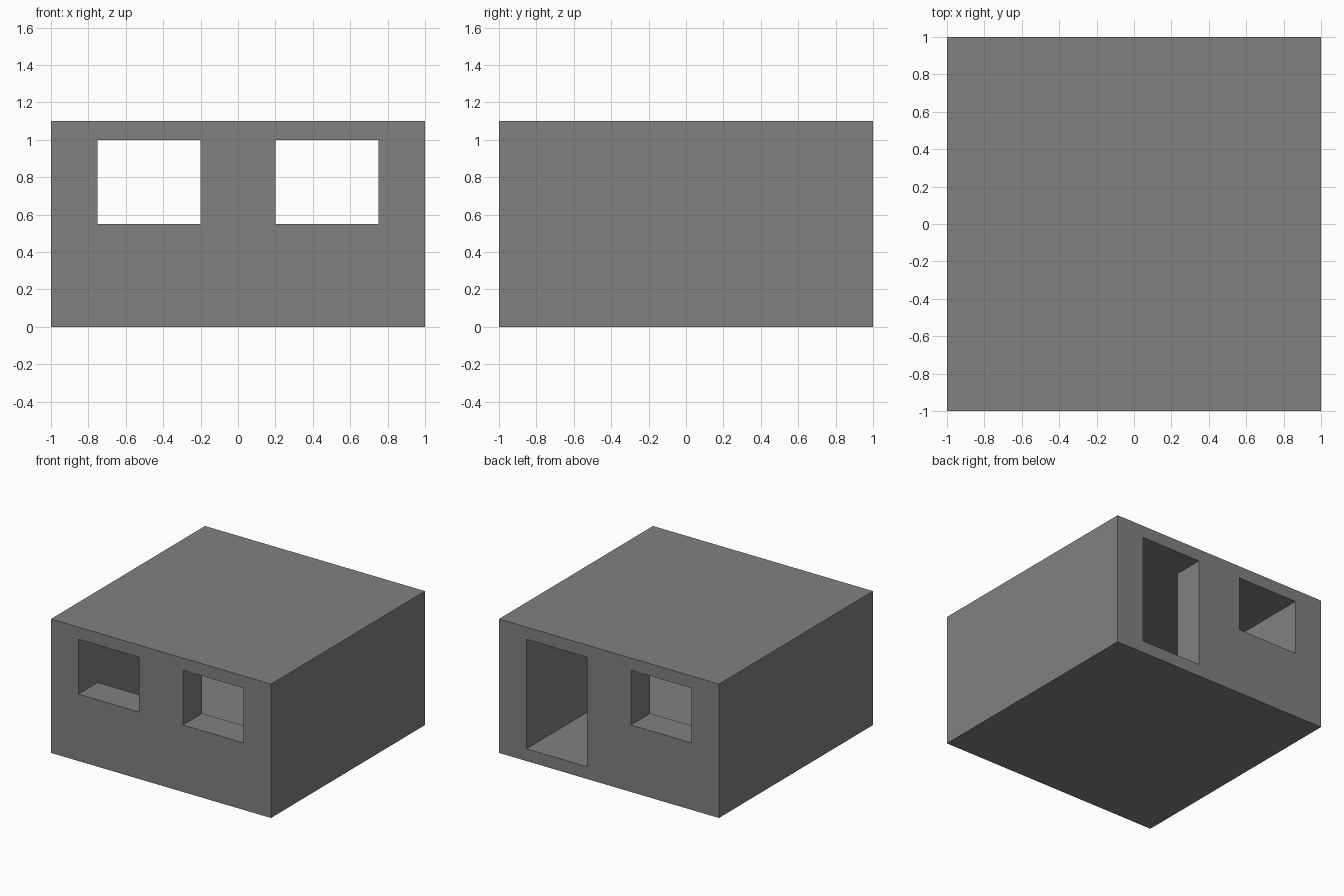
import bpy, bmesh
from math import radians

if "Cube" in bpy.data.objects:
    bpy.data.objects.remove(bpy.data.objects["Cube"])

# Plan lines: outer walls, inner walls, opening jambs, floor, sill, ceiling, roof
XS = [-1, -0.75, -0.2, 0.2, 0.75, 1]
YS = [-1, -0.75, 0.75, 1]
ZS = [0, 0.1, 0.55, 1.0, 1.1]

# Empty regions: (x, y, z) ranges
VOIDS = [
    ((-0.75, 0.75), (-0.75, 0.75), (0.1, 1.0)),   # room
    ((-0.75, -0.2), (-1, -0.75), (0.55, 1.0)),    # front left window
    ((0.2, 0.75), (-1, -0.75), (0.55, 1.0)),      # front right window
    ((-0.75, -0.2), (0.75, 1), (0.55, 1.0)),      # back window
    ((0.2, 0.75), (0.75, 1), (0.1, 1.0)),         # back door
]
GRID = (XS, YS, ZS)


def solid(cell):
    if any(not 0 <= i < len(g) - 1 for i, g in zip(cell, GRID)):
        return False
    mid = [(g[i] + g[i + 1]) / 2 for i, g in zip(cell, GRID)]
    return not any(all(lo < m < hi for m, (lo, hi) in zip(mid, v)) for v in VOIDS)


def add_side(bm, cell, axis, step):
    """One wall face of a solid cell, wound to face outward."""
    u, v = (axis + 1) % 3, (axis + 2) % 3
    corners = [(0, 0), (1, 0), (1, 1), (0, 1)]
    if step < 0:
        corners.reverse()
    verts = []
    for a, b in corners:
        idx = list(cell)
        idx[axis] += step > 0
        idx[u] += a
        idx[v] += b
        verts.append(bm.verts.new([g[i] for i, g in zip(idx, GRID)]))
    bm.faces.new(verts)


# House shell: only the faces between solid and empty space
bm = bmesh.new()
for i in range(len(XS) - 1):
    for j in range(len(YS) - 1):
        for k in range(len(ZS) - 1):
            cell = (i, j, k)
            if not solid(cell):
                continue
            for axis in range(3):
                for step in (-1, 1):
                    nxt = list(cell)
                    nxt[axis] += step
                    if not solid(nxt):
                        add_side(bm, cell, axis, step)
bmesh.ops.remove_doubles(bm, verts=bm.verts, dist=1e-4)
bmesh.ops.dissolve_limit(bm, angle_limit=radians(1), verts=bm.verts, edges=bm.edges)

mesh = bpy.data.meshes.new("house_shell")
bm.to_mesh(mesh)
bm.free()

# Dark grey wall colour
grey = bpy.data.materials.new("dark_grey")
grey.diffuse_color = (0.22, 0.22, 0.22, 1)
grey.use_nodes = True
grey.node_tree.nodes["Principled BSDF"].inputs["Base Color"].default_value = grey.diffuse_color
mesh.materials.append(grey)
bpy.context.collection.objects.link(bpy.data.objects.new("house_shell", mesh))
